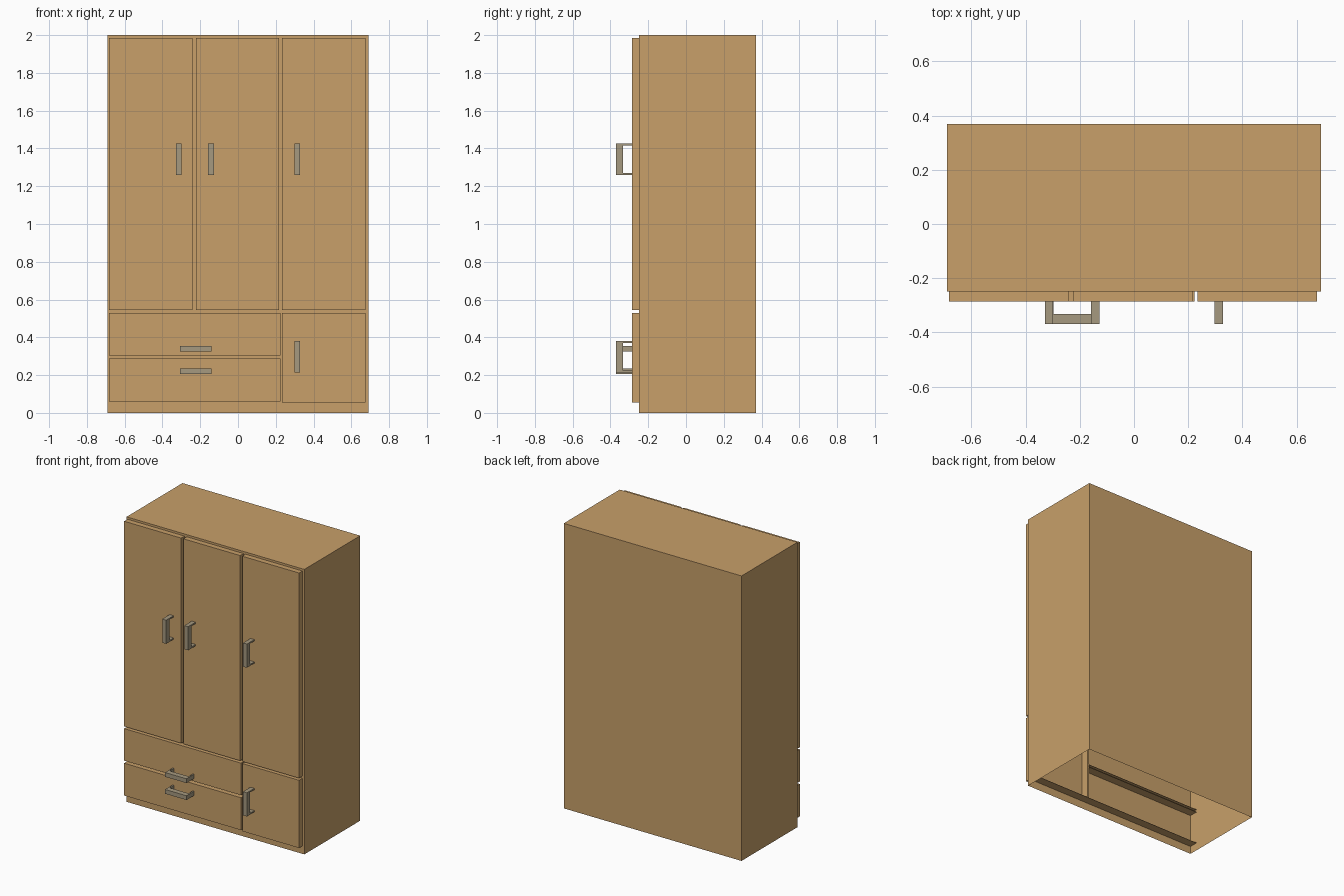
import bpy
import bmesh
from mathutils import Vector

cube = bpy.data.objects.get("Cube")
if cube:
    bpy.data.objects.remove(cube, do_unlink=True)


def material(name, rgb):
    mat = bpy.data.materials.new(name)
    mat.use_nodes = True
    mat.diffuse_color = (*rgb, 1)
    mat.node_tree.nodes["Principled BSDF"].inputs["Base Color"].default_value = (*rgb, 1)
    return mat


wood = material("light wood", (0.58, 0.352, 0.144))
metal = material("grey handle metal", (0.38, 0.32, 0.215))


def add_box(bm, xs, ys, zs):
    """Add a box given its low and high limit on each axis."""
    verts = bmesh.ops.create_cube(bm, size=1)["verts"]
    for v in verts:
        v.co = Vector([lim[c > 0] for lim, c in zip((xs, ys, zs), v.co)])


def finish(bm, name, mat):
    mesh = bpy.data.meshes.new(name)
    bm.to_mesh(mesh)
    bm.free()
    mesh.materials.append(mat)
    obj = bpy.data.objects.new(name, mesh)
    bpy.context.collection.objects.link(obj)
    return obj


def box(name, xs, ys, zs, mat=wood):
    bm = bmesh.new()
    add_box(bm, xs, ys, zs)
    return finish(bm, name, mat)


WIDE, BACK, FRONT, PANEL, GRIP = 0.69, 0.37, -0.25, -0.287, -0.37

# Cabinet shell, open underneath
bm = bmesh.new()
add_box(bm, (-WIDE, WIDE), (FRONT, BACK), (0, 2))
bm.normal_update()
bottom = [f for f in bm.faces if f.normal.z < -0.5]
bmesh.ops.delete(bm, geom=bottom, context="FACES_ONLY")
finish(bm, "cabinet_shell", wood)

# Doors and drawer fronts
panels = {
    "right_door": ((-0.683, -0.241), (0.545, 1.985)),
    "middle_door": ((-0.223, 0.218), (0.545, 1.985)),
    "left_door": ((0.234, 0.675), (0.545, 1.985)),
    "lower_left_door": ((0.234, 0.675), (0.055, 0.53)),
    "upper_drawer_front": ((-0.683, 0.224), (0.305, 0.53)),
    "lower_drawer_front": ((-0.683, 0.224), (0.06, 0.287)),
}
for name, (xs, zs) in panels.items():
    box(name, xs, (PANEL, FRONT), zs)


# Handles: a bar held by a thin tab at each end
def handle(name, x, z, upright):
    half, wide, tab = 0.083, 0.015, 0.01
    bm = bmesh.new()

    def piece(lo, hi, ys):
        along, across = (lo, hi), (-wide, wide)
        dx, dz = (across, along) if upright else (along, across)
        add_box(bm, [x + d for d in dx], ys, [z + d for d in dz])

    piece(-half, half, (GRIP, -0.333))
    for lo in (-half, half - tab):
        piece(lo, lo + tab, (-0.333, PANEL))
    finish(bm, name, metal)


handle("right_door_handle", -0.314, 1.342, True)
handle("middle_door_handle", -0.143, 1.342, True)
handle("left_door_handle", 0.313, 1.342, True)
handle("lower_left_door_handle", 0.313, 0.298, True)
handle("upper_drawer_handle", -0.224, 0.339, False)
handle("lower_drawer_handle", -0.224, 0.22, False)

# Narrow inner rails and divider behind the fronts
INNER = (FRONT, -0.19)
THIN = 0.002
box("bottom_rail", (-WIDE, WIDE), INNER, (0.055, 0.055 + THIN))
for i, z in enumerate((0.287, 0.305)):
    box(f"drawer_rail_{i + 1}", (-WIDE, 0.224), INNER, (z, z + THIN))
box("upper_rail", (-WIDE, WIDE), INNER, (0.53, 0.545))
for name, x, zs in (("drawer_divider", 0.224, (0.055, 0.53)),
                    ("left_door_divider", 0.22, (0.545, 1.985)),
                    ("right_door_divider", -0.239, (0.545, 1.985))):
    box(name, (x, x + 0.01), INNER, zs)
